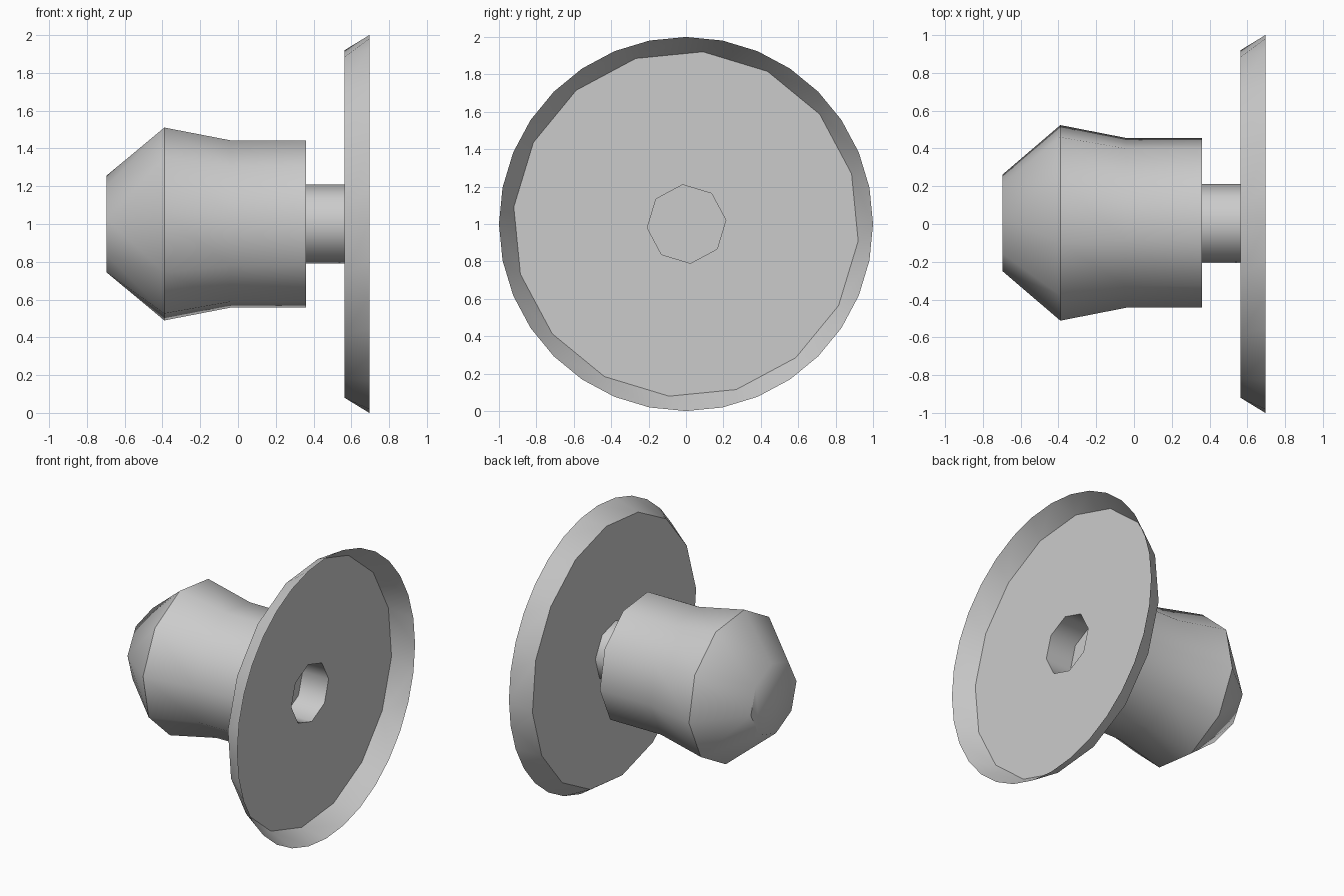
import bpy, bmesh
from math import sin, cos, pi, radians

if "Cube" in bpy.data.objects:
    bpy.data.objects.remove(bpy.data.objects["Cube"])


def ring(bm, x, r, n, phase=0, y0=0.0):
    """Polygon ring around the x axis; returns (angle, vertex) pairs."""
    out = []
    for i in range(n):
        a = radians(phase) + 2 * pi * i / n
        out.append((a, bm.verts.new((x, y0 + r * cos(a), 1 + r * sin(a)))))
    return out


def stitch(bm, a, b):
    """Join two rings with any number of sides."""
    na, nb = len(a), len(b)
    if na == nb:
        for i in range(na):
            j = (i + 1) % na
            bm.faces.new((a[i][1], a[j][1], b[j][1], b[i][1]))
        return
    ang = lambda r, i: r[i % len(r)][0] + 2 * pi * (i // len(r))
    i = j = 0
    while i < na or j < nb:
        mid_a = (ang(a, i) + ang(a, i + 1)) / 2
        mid_b = (ang(b, j) + ang(b, j + 1)) / 2
        if j >= nb or (i < na and mid_a <= mid_b):
            bm.faces.new((a[i % na][1], a[(i + 1) % na][1], b[j % nb][1]))
            i += 1
        else:
            bm.faces.new((a[i % na][1], b[(j + 1) % nb][1], b[j % nb][1]))
            j += 1


def part(name, specs, cap_start=False, cap_end=False):
    bm = bmesh.new()
    rings = [ring(bm, *s) for s in specs]
    for p, q in zip(rings, rings[1:]):
        stitch(bm, p, q)
    if cap_start:
        bm.faces.new([v for _, v in rings[0]])
    if cap_end:
        bm.faces.new([v for _, v in rings[-1]])
    bmesh.ops.recalc_face_normals(bm, faces=bm.faces)
    me = bpy.data.meshes.new(name)
    bm.to_mesh(me)
    bm.free()
    ob = bpy.data.objects.new(name, me)
    bpy.context.collection.objects.link(ob)
    bpy.ops.object.select_all(action='DESELECT')
    ob.select_set(True)
    bpy.context.view_layer.objects.active = ob
    bpy.ops.object.shade_smooth_by_angle(angle=radians(48))
    return ob


OFF = 0.006

# Plug body with tapered tip
part("plug_body", [
    (-0.695, 0.258, 8, -5.6, OFF),
    (-0.39, 0.521, 10, -6.5, OFF),
    (-0.04, 0.452, 10, -6.5, OFF),
    (0.36, 0.452, 10, -6.5, OFF),
], cap_start=True, cap_end=True)

# Hollow neck between body and flange
part("neck", [(0.36, 0.211, 8, 5.6, 0.003), (0.565, 0.211, 8, 5.6, 0.003)])

# Thin dished flange with a flared rim and a centre hole
part("flange", [
    (0.565, 0.211, 8, 5.6, 0.003),
    (0.565, 0.925, 16, -5.625),
    (0.695, 1.0, 32),
])
